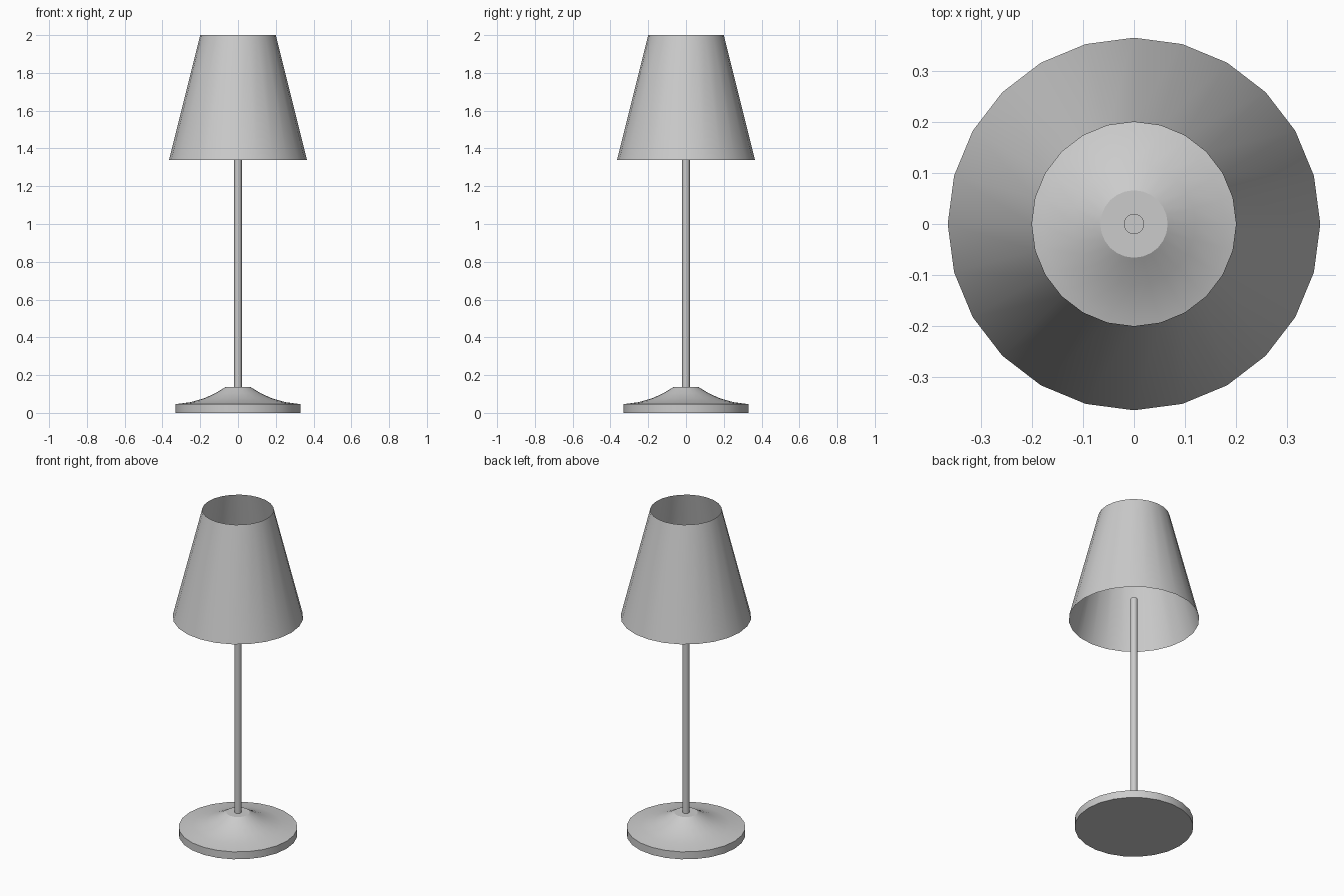
import bpy, bmesh, math

if "Cube" in bpy.data.objects:
    bpy.data.objects.remove(bpy.data.objects["Cube"])

SIDES = 24

grey = bpy.data.materials.new("plain grey")
grey.diffuse_color = (0.6, 0.6, 0.6, 1)
grey.use_nodes = True
grey.node_tree.nodes["Principled BSDF"].inputs["Base Color"].default_value = grey.diffuse_color


def lathe(name, profile, capped=True):
    """Turn a bottom-to-top list of (radius, height) around the z axis."""
    bm = bmesh.new()
    rings = []
    for r, z in profile:
        rings.append([bm.verts.new((r * math.cos(2 * math.pi * i / SIDES),
                                    r * math.sin(2 * math.pi * i / SIDES), z))
                      for i in range(SIDES)])
    for low, high in zip(rings, rings[1:]):
        for i in range(SIDES):
            j = (i + 1) % SIDES
            bm.faces.new((low[i], low[j], high[j], high[i]))
    if capped:
        bm.faces.new(rings[0][::-1])
        bm.faces.new(rings[-1])
    mesh = bpy.data.meshes.new(name)
    bm.to_mesh(mesh)
    bm.free()
    mesh.materials.append(grey)
    obj = bpy.data.objects.new(name, mesh)
    bpy.context.collection.objects.link(obj)
    bpy.ops.object.select_all(action='DESELECT')
    obj.select_set(True)
    bpy.context.view_layer.objects.active = obj
    bpy.ops.object.shade_smooth_by_angle(angle=math.radians(25))
    return obj


# Weighted foot with a concave flare up to a small flat top
lathe("base", [(0.332, 0), (0.332, 0.046), (0.25, 0.057), (0.18, 0.077),
               (0.12, 0.104), (0.066, 0.137)])

# Thin upright pole ending inside the shade
lathe("pole", [(0.02, 0.13), (0.02, 1.47)])

# Thin tapered shade, open at both ends
lathe("shade", [(0.365, 1.34), (0.2, 2.0)], capped=False)
